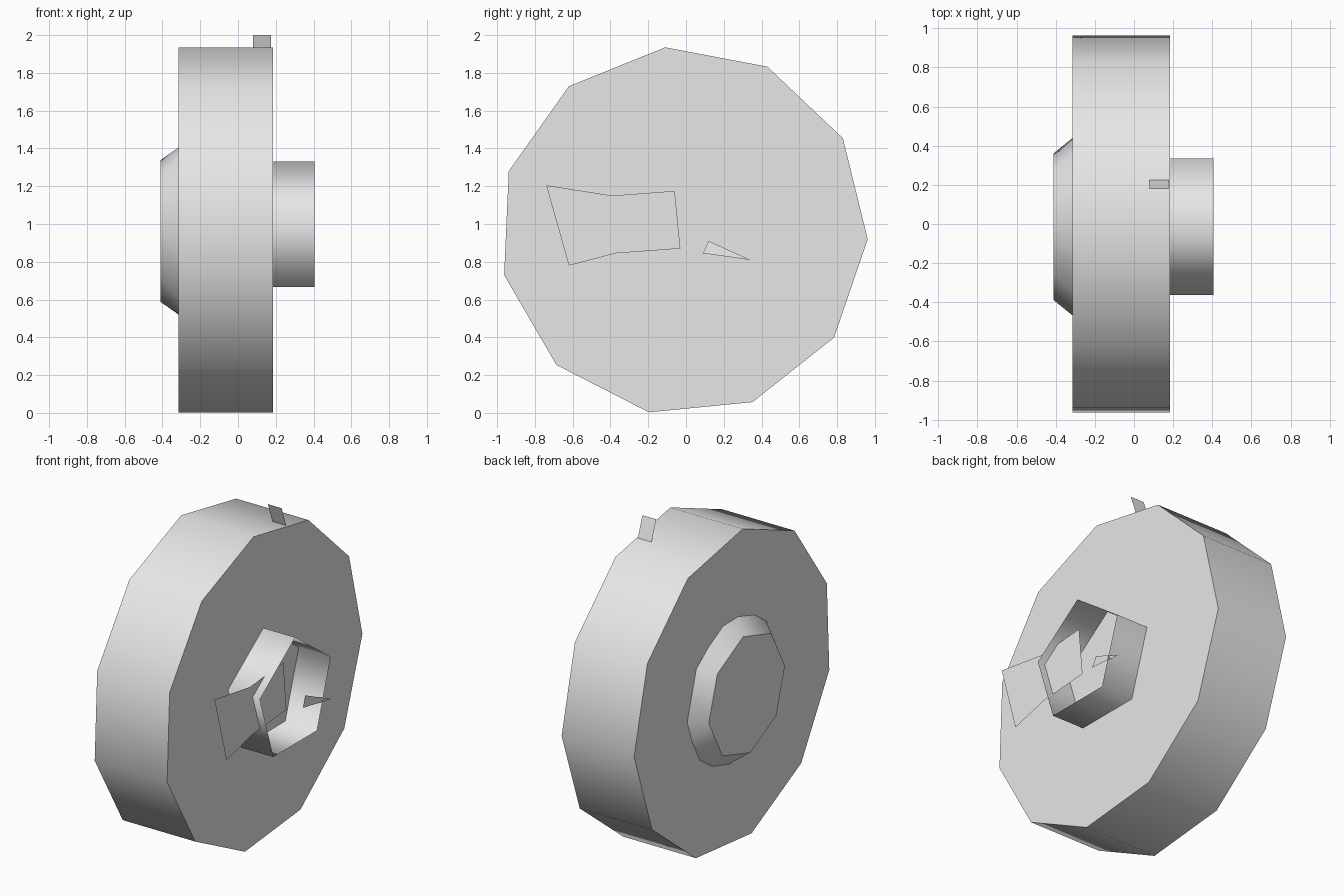
import bpy, bmesh, math

cube = bpy.data.objects.get("Cube")
if cube:
    bpy.data.objects.remove(cube, do_unlink=True)

grey = bpy.data.materials.new("light_grey")
grey.use_nodes = True
colour = (0.8, 0.8, 0.8, 1)
grey.diffuse_color = colour
grey.node_tree.nodes["Principled BSDF"].inputs["Base Color"].default_value = colour

CY, CZ = -0.014, 0.963  # wheel axis


def add_ring(bm, x, radius, sides, phase):
    """Polygon loop around the wheel axis."""
    verts = []
    for i in range(sides):
        a = math.radians(phase + 360 * i / sides)
        verts.append(bm.verts.new((x, CY + radius * math.cos(a), CZ + radius * math.sin(a))))
    edges = [bm.edges.new((verts[i], verts[(i + 1) % sides])) for i in range(sides)]
    return verts, edges


def finish(name, bm, smooth_angle=None):
    mesh = bpy.data.meshes.new(name)
    bm.to_mesh(mesh)
    bm.free()
    mesh.materials.append(grey)
    obj = bpy.data.objects.new(name, mesh)
    bpy.context.scene.collection.objects.link(obj)
    if smooth_angle:
        bpy.ops.object.select_all(action='DESELECT')
        obj.select_set(True)
        bpy.context.view_layer.objects.active = obj
        bpy.ops.object.shade_smooth_by_angle(angle=math.radians(smooth_angle))
    return obj


def lathe(name, rings, caps, smooth_angle):
    """Bridge successive polygon loops, capping the chosen ones."""
    bm = bmesh.new()
    loops = [add_ring(bm, *r) for r in rings]
    for (_, a), (_, b) in zip(loops, loops[1:]):
        bmesh.ops.bridge_loops(bm, edges=a + b)
    for i in caps:
        bm.faces.new(loops[i][0])
    bmesh.ops.recalc_face_normals(bm, faces=bm.faces)
    return finish(name, bm, smooth_angle)


def plate(name, points):
    bm = bmesh.new()
    bm.faces.new([bm.verts.new(p) for p in points])
    return finish(name, bm)


# Wheel: flat back, rim, grooved front with a raised centre boss
lathe("wheel", [
    (0.185, 0.977, 11, -2.55),
    (-0.315, 0.977, 11, -2.55),
    (-0.315, 0.735, 10, -1),
    (-0.185, 0.558, 10, -1),
    (-0.41, 0.377, 8, -5.5),
], caps=(0, 4), smooth_angle=40)

# Open five-sided hub sleeve
lathe("hub_sleeve", [
    (0.185, 0.367, 5, 90),
    (0.405, 0.367, 5, 90),
], caps=(), smooth_angle=80)

# Flat key passing through the sleeve wall
plate("key_plate", [(0.355, y, z) for y, z in (
    (-0.74, 1.205), (-0.62, 0.78), (-0.37, 0.845),
    (-0.03, 0.87), (-0.06, 1.175), (-0.39, 1.15))])

# Small pointed splinter inside the sleeve
plate("pin", [(0.38, 0.12, 0.91), (0.385, 0.09, 0.845), (0.405, 0.34, 0.81)])

# Tab standing on the rim
plate("rim_tab", [(0.08, 0.225, 1.875), (0.175, 0.225, 1.875),
                  (0.175, 0.18, 2.0), (0.08, 0.18, 2.0)])
